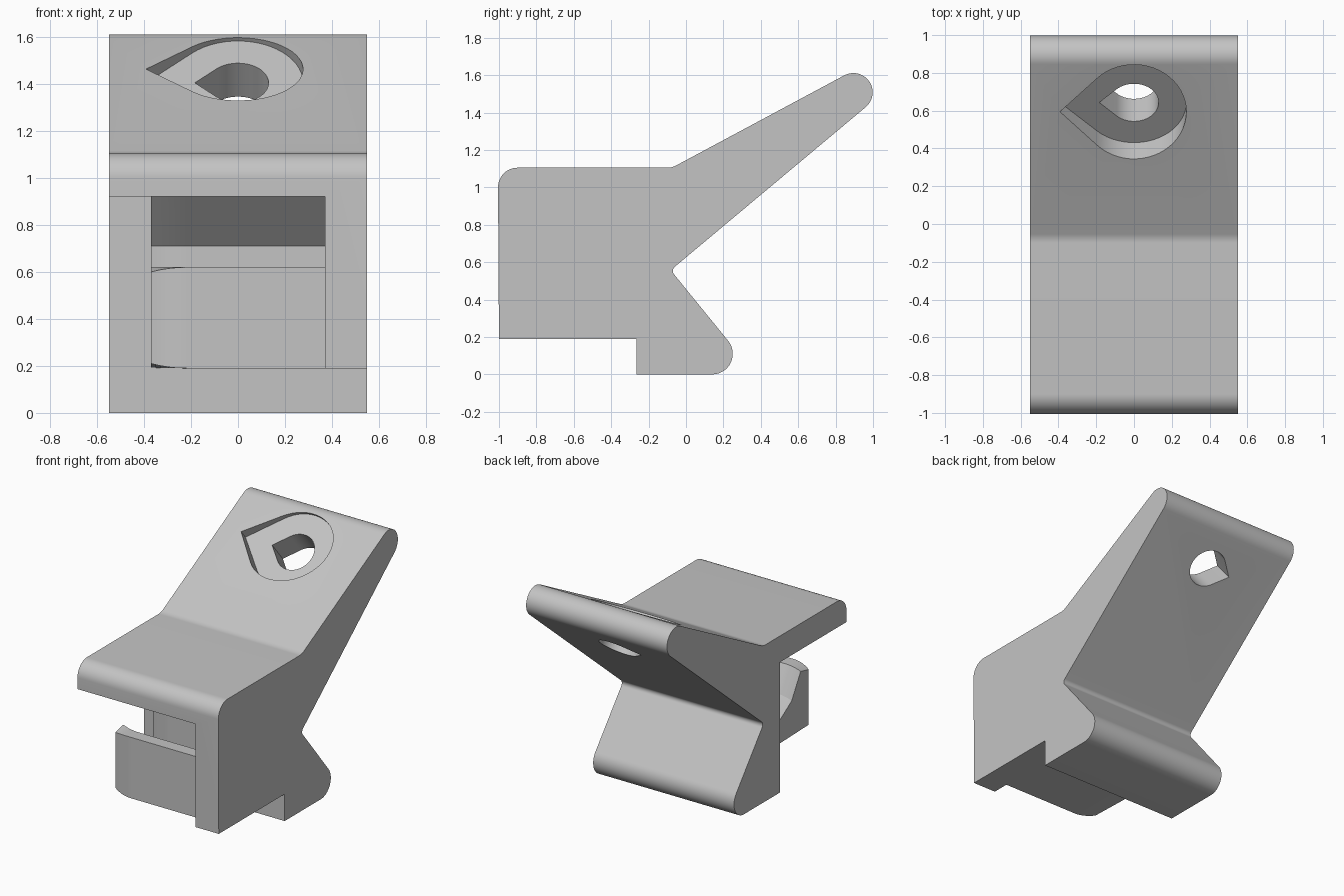
import bpy, bmesh, math
from mathutils import Matrix, Vector

cube = bpy.data.objects.get("Cube")
if cube:
    bpy.data.objects.remove(cube)

grey = bpy.data.materials.new("light_grey")
colour = (0.55, 0.55, 0.55, 1)
grey.diffuse_color = colour
grey.use_nodes = True
grey.node_tree.nodes["Principled BSDF"].inputs["Base Color"].default_value = colour


def arc(cy, cz, r, start, end, steps=12):
    angles = [math.radians(start + (end - start) * i / steps) for i in range(steps + 1)]
    return [(cy + r * math.cos(a), cz + r * math.sin(a)) for a in angles]


def loft(name, rings):
    """Solid through a row of matching rings of 3D points."""
    bm = bmesh.new()
    loops = [[bm.verts.new(p) for p in ring] for ring in rings]
    n = len(loops[0])
    for a, b in zip(loops, loops[1:]):
        for i in range(n):
            j = (i + 1) % n
            bm.faces.new((a[i], a[j], b[j], b[i]))
    bm.faces.new(loops[0])
    bm.faces.new(loops[-1])
    bmesh.ops.recalc_face_normals(bm, faces=bm.faces)
    mesh = bpy.data.meshes.new(name)
    bm.to_mesh(mesh)
    bm.free()
    mesh.materials.append(grey)
    obj = bpy.data.objects.new(name, mesh)
    bpy.context.collection.objects.link(obj)
    return obj


def extrude_x(name, profile, x0, x1):
    return loft(name, [[(x, y, z) for y, z in profile] for x in (x0, x1)])


def combine(target, tool, operation):
    """Apply a boolean and remove the tool."""
    tool.hide_render = True
    mod = target.modifiers.new(operation, 'BOOLEAN')
    mod.operation = operation
    mod.solver = 'EXACT'
    mod.object = tool
    bpy.ops.object.select_all(action='DESELECT')
    target.select_set(True)
    bpy.context.view_layer.objects.active = target
    bpy.ops.object.modifier_apply(modifier=mod.name)
    bpy.data.objects.remove(tool)


# Side profile: block, sloping arm with round tip, and rounded foot
outline = [(-1, 0.19)]
outline += arc(-0.9, 1.0, 0.105, 180, 90)
outline += arc(-0.1, 1.205, 0.1, -90, -62, 6)
outline += arc(0.895, 1.508, 0.103, 118, -50, 20)
outline += arc(-0.04, 0.553, 0.03, 130, 220, 8)
outline += arc(0.14, 0.11, 0.11, 40, -90, 16)
outline += [(-0.265, 0), (-0.265, 0.19)]
bracket = extrude_x("bracket_body", outline, -0.55, 0.55)

# Front opening, leaving the top plate and one side wall
opening = [(-1.2, -0.1), (-0.265, -0.1), (-0.265, 0.92), (-1.2, 0.92)]
combine(bracket, extrude_x("opening_cutter", opening, -0.7, 0.37), 'DIFFERENCE')

# Catch inside the opening: lip, groove, back wall and sloping ceiling
catch = [(-0.15, 0.19), (-0.88, 0.19), (-0.88, 0.62), (-0.79, 0.62),
         (-0.69, 0.45), (-0.55, 0.36), (-0.46, 0.36), (-0.46, 0.71),
         (-0.67, 0.92), (-0.67, 0.96), (-0.15, 0.96)]
rings = []
for i in range(9):
    t = i / 8
    x = -0.37 + 0.15 * t
    back = 0.04 * (1 - t) ** 2
    ring = []
    for k, (y, z) in enumerate(catch):
        # The free end of the lip curves back and thins slightly
        dz = back / 2 if k == 1 else -back / 2 if k == 2 else 0
        dy = 0 if y == -0.15 else back
        ring.append((x, y + dy, z + dz))
    rings.append(ring)
rings.append([(0.37, y, z) for y, z in catch])
combine(bracket, loft("catch", rings), 'UNION')

# Teardrop screw hole and recess, square to the underside of the arm
tilt = math.radians(40)
frame = Matrix.Translation((0, 0.643, 1.405)) @ Matrix.Rotation(tilt, 4, 'X')


def teardrop(name, r, low, high):
    flat = arc(0, 0, r, -135, 135, 40) + [(-r * math.sqrt(2), 0)]
    return loft(name, [[frame @ Vector((u, v, h)) for u, v in flat] for h in (low, high)])


combine(bracket, teardrop("recess_cutter", 0.277, 0, 0.5), 'DIFFERENCE')
combine(bracket, teardrop("hole_cutter", 0.13, -0.5, 0.3), 'DIFFERENCE')

bpy.ops.object.shade_smooth_by_angle(angle=math.radians(25))
